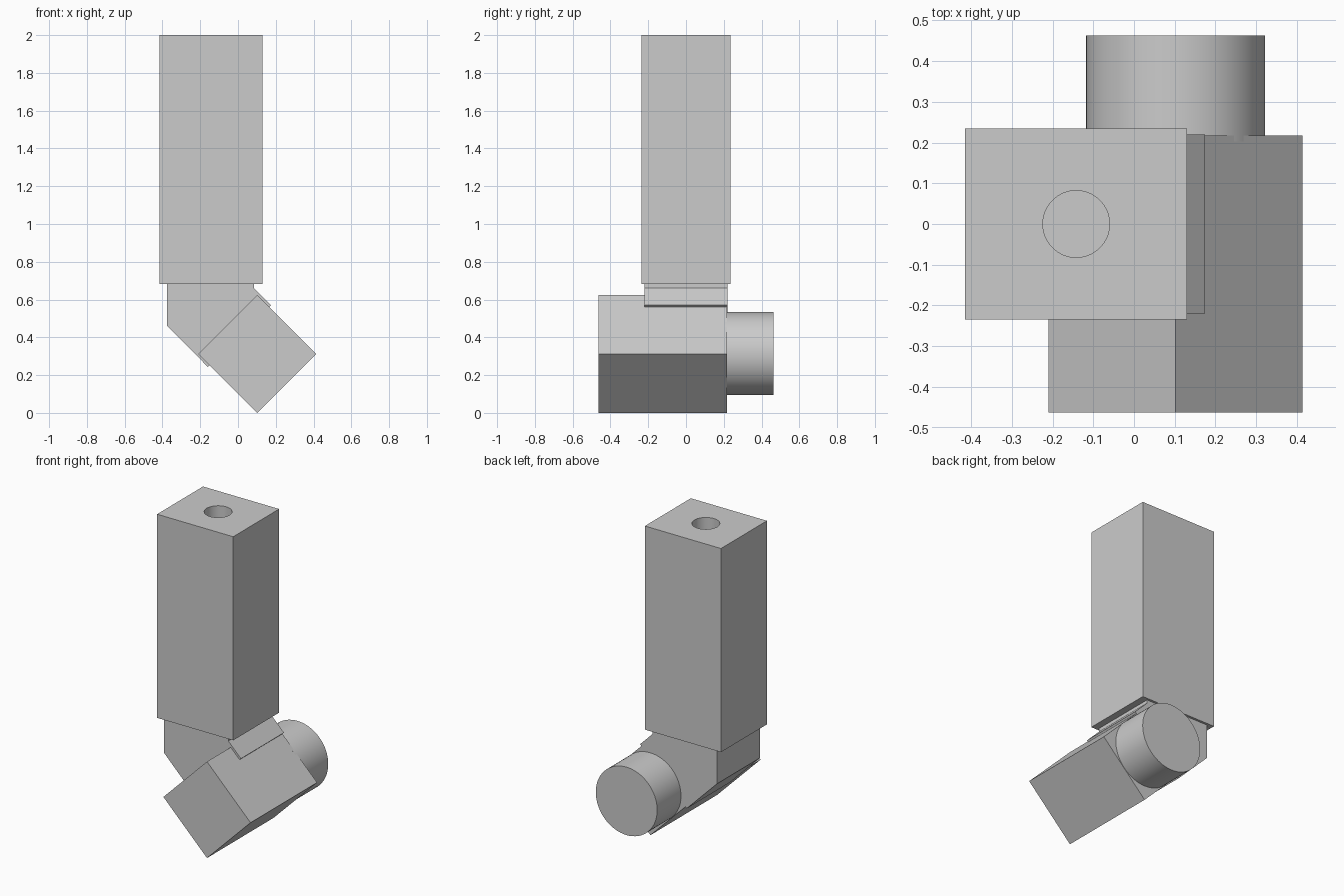
import bpy, bmesh, math
from mathutils import Matrix

if "Cube" in bpy.data.objects:
    bpy.data.objects.remove(bpy.data.objects["Cube"])

grey = bpy.data.materials.new("plain grey")
grey.diffuse_color = (0.6, 0.6, 0.6, 1)
grey.use_nodes = True
grey.node_tree.nodes["Principled BSDF"].inputs["Base Color"].default_value = grey.diffuse_color


def prism(name, profile, y0, y1):
    """Extrude an xz profile along y."""
    bm = bmesh.new()
    face = bm.faces.new([bm.verts.new((x, y0, z)) for x, z in profile])
    ext = bmesh.ops.extrude_face_region(bm, geom=[face])
    for v in ext["geom"]:
        if isinstance(v, bmesh.types.BMVert):
            v.co.y = y1
    bmesh.ops.recalc_face_normals(bm, faces=bm.faces)
    me = bpy.data.meshes.new(name)
    bm.to_mesh(me)
    bm.free()
    ob = bpy.data.objects.new(name, me)
    bpy.context.collection.objects.link(ob)
    me.materials.append(grey)
    return ob


def cylinder(name, r, depth, loc, rot=(0, 0, 0)):
    bpy.ops.mesh.primitive_cylinder_add(vertices=64, radius=r, depth=depth, location=loc, rotation=rot)
    ob = bpy.context.object
    ob.name = name
    ob.data.materials.append(grey)
    bpy.ops.object.shade_smooth_by_angle(angle=math.radians(30))
    return ob


# Upper arm block with a blind shaft hole in its top
arm = prism("upper_arm", [(-0.415, 0.682), (0.13, 0.682), (0.13, 2), (-0.415, 2)], -0.235, 0.235)
cutter = cylinder("hole_cutter", 0.082, 1.0, (-0.142, 0, 2.0))
cutter.hide_render = True
cutter.hide_viewport = True
cut = arm.modifiers.new("shaft_hole", 'BOOLEAN')
cut.operation = 'DIFFERENCE'
cut.solver = 'EXACT'
cut.object = cutter

# Angled elbow linking arm and motor
prism("elbow", [(-0.375, 0.682), (-0.375, 0.46), (-0.159, 0.243), (0.175, 0.57),
                (0.085, 0.66), (0.085, 0.682)], -0.22, 0.22)

# Motor block turned 45 degrees
cx, cz, h = 0.102, 0.312, 0.312
prism("motor_block", [(cx, 0), (cx + h, cz), (cx, cz + h), (cx - h, cz)], -0.463, 0.218)

# Round motor end at the back
cylinder("motor_end", 0.22, 0.26, (cx, 0.333, cz + 0.002), (math.pi / 2, 0, 0))
